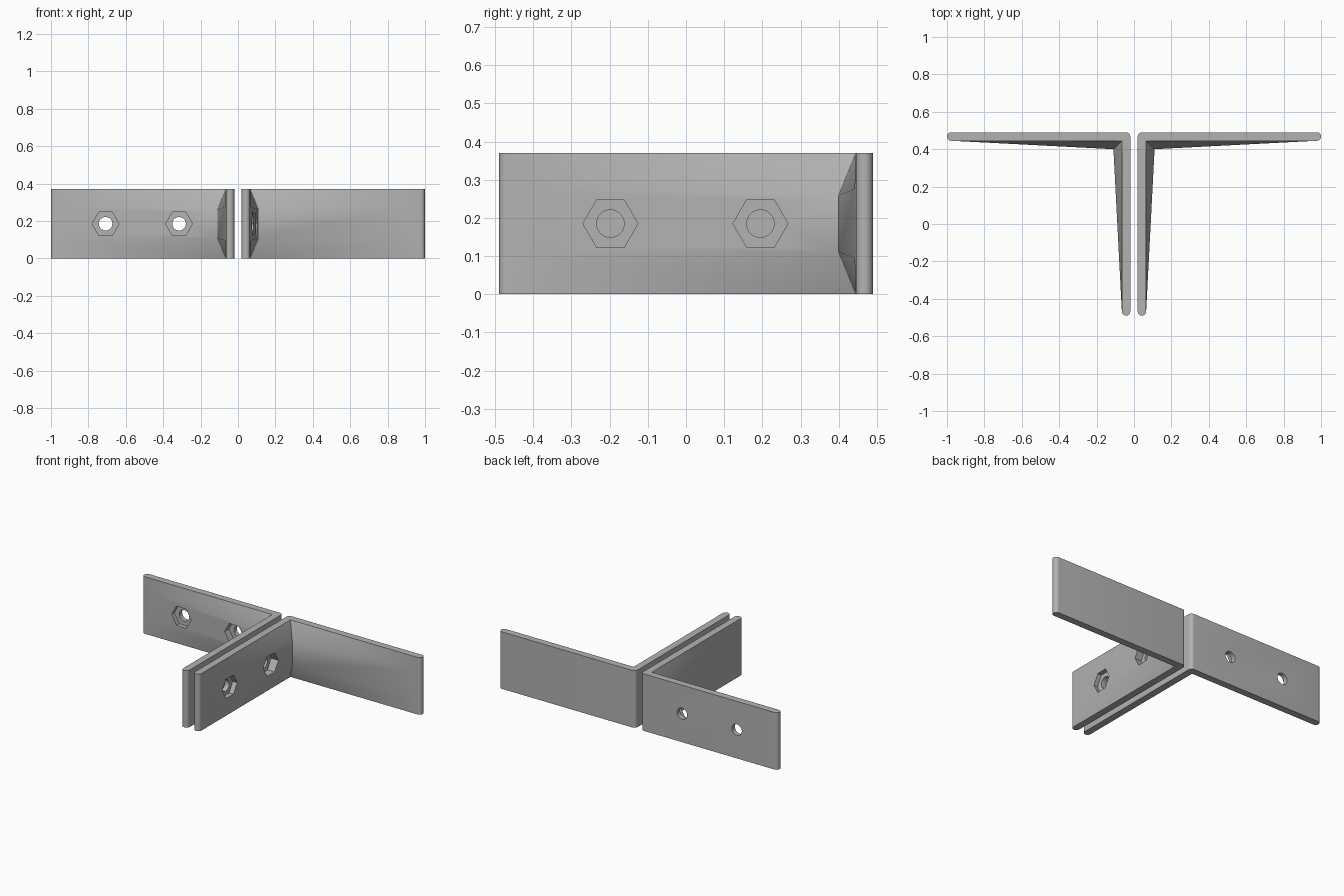
import bpy, bmesh
from math import sin, cos, pi, radians
from mathutils import Matrix

H = 0.37          # bracket height
MID = H / 2
T = 0.045         # plate thickness
X0, Y0 = 0.02, 0.49   # outer corner of the bracket
ARM = 0.98        # arm length

cube = bpy.data.objects.get("Cube")
if cube:
    bpy.data.objects.remove(cube, do_unlink=True)

grey = bpy.data.materials.new("mid grey")
grey.use_nodes = True
colour = (0.45, 0.45, 0.45, 1)
grey.diffuse_color = colour
grey.node_tree.nodes["Principled BSDF"].inputs["Base Color"].default_value = colour


def arc(cx, cy, r, start, end, steps):
    angles = [radians(start + (end - start) * i / steps) for i in range(steps + 1)]
    return [(cx + r * cos(a), cy + r * sin(a)) for a in angles]


def make_object(name, bm):
    bmesh.ops.recalc_face_normals(bm, faces=bm.faces[:])
    mesh = bpy.data.meshes.new(name)
    bm.to_mesh(mesh)
    bm.free()
    mesh.materials.append(grey)
    obj = bpy.data.objects.new(name, mesh)
    bpy.context.collection.objects.link(obj)
    return obj


def build_bracket(name):
    """L-shaped plate with rounded ends and a tapering raised inner face."""
    r = T / 2
    outline = [(X0 + T, Y0 - T)]
    outline += arc(X0 + ARM - r, Y0 - r, r, -90, 90, 12)
    outline += arc(X0 + r, Y0 - r, r, 90, 180, 8)
    outline += arc(X0 + r, Y0 - ARM + r, r, 180, 360, 12)
    bm = bmesh.new()
    low = [bm.verts.new((x, y, 0)) for x, y in outline]
    high = [bm.verts.new((x, y, H)) for x, y in outline]
    bm.faces.new(low)
    bm.faces.new(high)
    for i in range(1, len(outline) - 1):
        bm.faces.new((low[i], low[i + 1], high[i + 1], high[i]))

    # Raised inner faces, thickest at the corner
    def ridge(a, b, half):
        return [bm.verts.new((X0 + a, Y0 - b, MID + s * half)) for s in (-1, 1)]
    corner = ridge(0.09, 0.09, 0.075)
    far = ARM - 0.09
    for end, tip in ((1, ridge(far, T + 0.0035, 0.09)),
                     (-1, ridge(T + 0.0035, far, 0.09))):
        bm.faces.new((corner[0], corner[1], tip[1], tip[0]))
        bm.faces.new((low[end], high[end], tip[1], tip[0]))
        for k, rim in enumerate((low, high)):
            bm.faces.new((rim[0], corner[k], tip[k]))
            bm.faces.new((rim[0], tip[k], rim[end]))
    return make_object(name, bm)


def cut_prism(target, y, radius, sides, x_start, x_end):
    """Cut a prism lying along x out of the target."""
    bm = bmesh.new()
    rings = [[bm.verts.new((x, y + radius * cos(2 * pi * i / sides),
                            MID + radius * sin(2 * pi * i / sides)))
              for i in range(sides)] for x in (x_start, x_end)]
    for ring in rings:
        bm.faces.new(ring)
    for i in range(sides):
        j = (i + 1) % sides
        bm.faces.new((rings[0][i], rings[0][j], rings[1][j], rings[1][i]))
    cutter = make_object("cutter", bm)
    cutter.hide_render = True
    mod = target.modifiers.new("cut", "BOOLEAN")
    mod.operation = "DIFFERENCE"
    mod.solver = "EXACT"
    mod.object = cutter
    bpy.context.view_layer.objects.active = target
    bpy.ops.object.modifier_apply(modifier=mod.name)
    bpy.data.objects.remove(cutter, do_unlink=True)


left_bracket = build_bracket("left_bracket")

# Bolt holes with hexagonal nut pockets
for y in (-0.198, 0.195):
    cut_prism(left_bracket, y, 0.072, 6, X0 + 0.03, 0.2)
    cut_prism(left_bracket, y, 0.036, 32, -0.1, 0.2)

bpy.ops.object.select_all(action="DESELECT")
left_bracket.select_set(True)
bpy.context.view_layer.objects.active = left_bracket
bpy.ops.object.shade_smooth_by_angle(angle=radians(30))

# The second bracket is the first turned a quarter turn
right_bracket = left_bracket.copy()
right_bracket.data = left_bracket.data.copy()
right_bracket.name = "right_bracket"
shift = X0 + Y0
right_bracket.data.transform(Matrix.Translation((-shift, shift, 0))
                             @ Matrix.Rotation(-pi / 2, 4, "Z"))
bpy.context.collection.objects.link(right_bracket)
